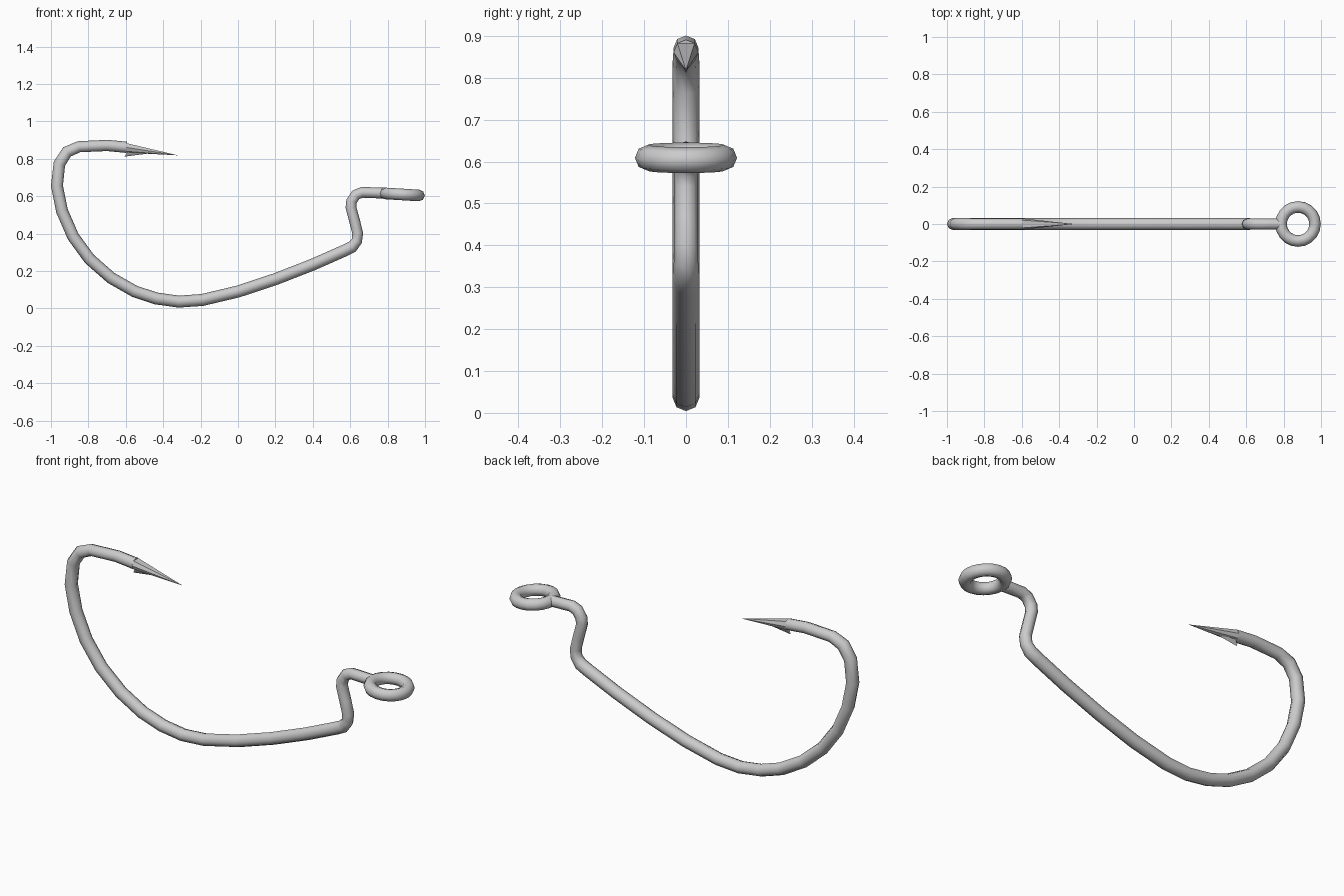
import bpy, bmesh, math
from mathutils import Vector, Matrix

if "Cube" in bpy.data.objects:
    bpy.data.objects.remove(bpy.data.objects["Cube"])

SIDES = 8
R = 0.032


def make_object(name, bm, smooth):
    bmesh.ops.recalc_face_normals(bm, faces=bm.faces)
    me = bpy.data.meshes.new(name)
    bm.to_mesh(me)
    bm.free()
    for p in me.polygons:
        p.use_smooth = smooth and len(p.vertices) == 4
    ob = bpy.data.objects.new(name, me)
    bpy.context.collection.objects.link(ob)
    return ob


def ring(bm, centre, tangent, offsets):
    # offsets are (sideways y, outward) in the plane across the wire
    n = Vector((-tangent.z, 0, tangent.x))
    return [bm.verts.new(centre + Vector((0, a, 0)) + n * b) for a, b in offsets]


def bridge(bm, a, b):
    k = len(a)
    for i in range(k):
        j = (i + 1) % k
        bm.faces.new((a[i], a[j], b[j], b[i]))


def hull(name, pts):
    bm = bmesh.new()
    for p in pts:
        bm.verts.new(p)
    bmesh.ops.convex_hull(bm, input=bm.verts)
    return make_object(name, bm, False)


# wire centre line (x, z), from the eye round the bend to the point
path = [(.785, .616), (.73, .618), (.663, .62), (.63, .607), (.607, .572), (.604, .54),
        (.624, .465), (.640, .401), (.635, .360), (.610, .329), (.572, .310),
        (.40, .234), (.20, .156), (0, .090), (-.19, .045), (-.316, .036),
        (-.438, .053), (-.553, .091), (-.679, .163), (-.794, .264), (-.882, .385),
        (-.941, .521), (-.968, .655), (-.955, .773), (-.914, .837), (-.85, .864),
        (-.70, .871), (-.595, .861)]
pts = [Vector((x, 0, z)) for x, z in path]
bm = bmesh.new()
rings = []
for i, p in enumerate(pts):
    d0 = (p - pts[max(i - 1, 0)]).normalized()
    d1 = (pts[min(i + 1, len(pts) - 1)] - p).normalized()
    r = .029 if i < 9 else (.030 if i > 24 else R)
    octagon = [(r * math.sin(k * math.tau / SIDES), r * math.cos(k * math.tau / SIDES))
               for k in range(SIDES)]
    rings.append(ring(bm, p, (d0 + d1).normalized(), octagon))
for a, b in zip(rings, rings[1:]):
    bridge(bm, a, b)
bm.faces.new(rings[0])
bm.faces.new(rings[-1])
make_object("hook_wire", bm, True)

# flat-ground sharp point
base = [Vector((-.60, s * y, z)) for s in (1, -1)
        for y, z in ((.021, .884), (.030, .861), (.021, .840), (.006, .833))]
hull("hook_point", base + [Vector((-.32, 0, .818))])

# small barb under the point
hull("barb", [(-.608, 0, .811), (-.582, .018, .848), (-.582, -.018, .848),
              (-.548, .010, .834), (-.548, -.010, .834), (-.47, 0, .829)])

# line eye ring, tipped slightly down at the front
bm = bmesh.new()
loops = []
MAJOR = 20
for i in range(MAJOR):
    u = i * math.tau / MAJOR
    loop = []
    for k in range(SIDES):
        v = k * math.tau / SIDES
        rad = .091 + .031 * math.cos(v)
        loop.append(bm.verts.new((rad * math.cos(u), rad * math.sin(u), .031 * math.sin(v))))
    loops.append(loop)
for i in range(MAJOR):
    bridge(bm, loops[i], loops[(i + 1) % MAJOR])
eye = make_object("line_eye", bm, True)
eye.location = (.877, 0, .609)
eye.rotation_euler = (0, .06, 0)
